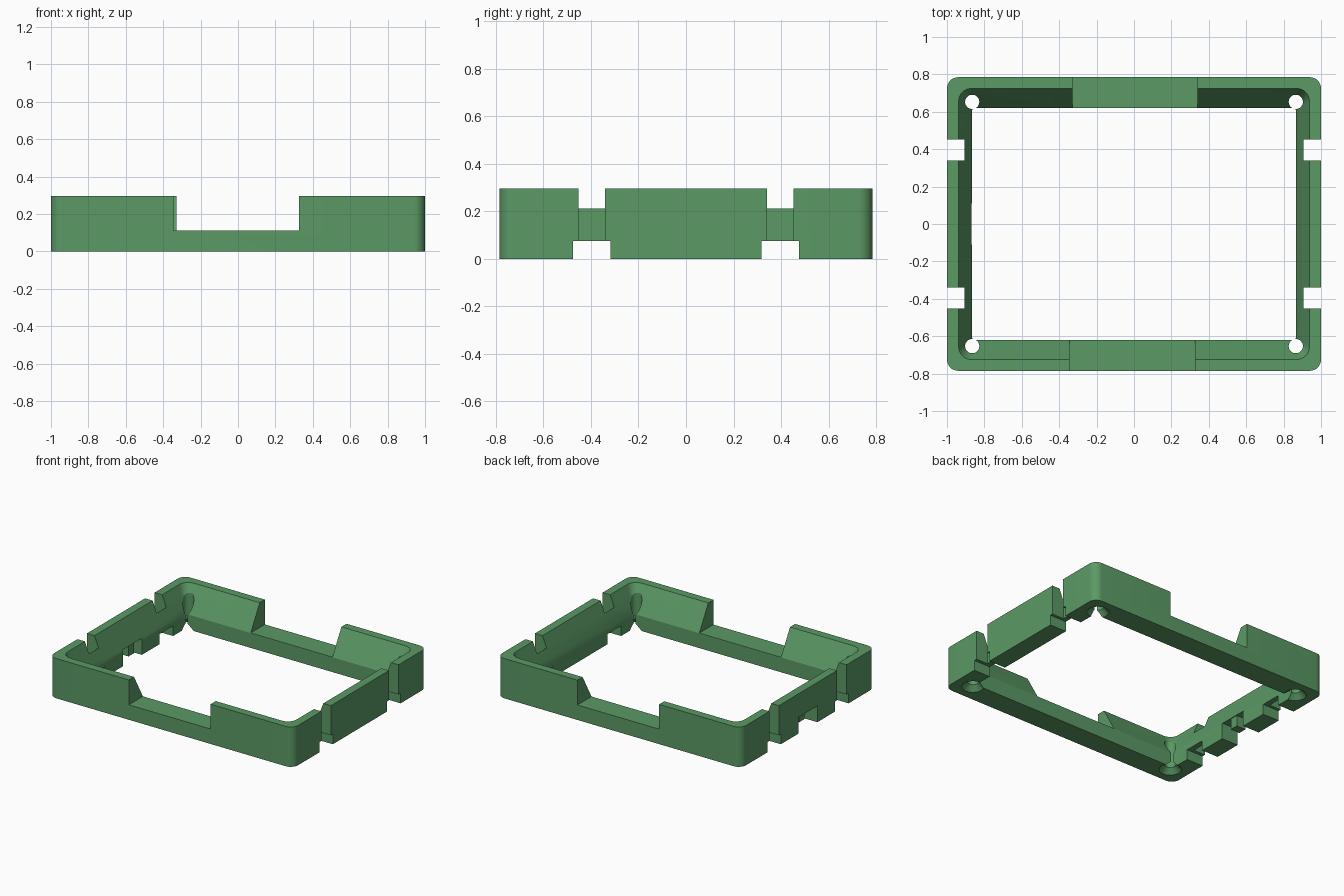
import bpy, bmesh, math

if "Cube" in bpy.data.objects:
    bpy.data.objects.remove(bpy.data.objects["Cube"], do_unlink=True)

H = 0.295          # overall height
LEDGE = 0.11       # height where the inner walls start to slope

green = bpy.data.materials.new("matte_green")
green.diffuse_color = (0.105, 0.32, 0.13, 1)
green.use_nodes = True
green.node_tree.nodes["Principled BSDF"].inputs["Base Color"].default_value = (0.105, 0.32, 0.13, 1)


def rounded_rect(hx, hy, r, z, steps=8):
    """Counter-clockwise rounded rectangle as a list of points."""
    pts = []
    for k, (sx, sy) in enumerate([(1, 1), (-1, 1), (-1, -1), (1, -1)]):
        for i in range(steps + 1):
            a = math.radians(90) * (k + i / steps)
            pts.append((sx * (hx - r) + r * math.cos(a), sy * (hy - r) + r * math.sin(a), z))
    return pts


def finish(bm, name):
    bmesh.ops.recalc_face_normals(bm, faces=bm.faces)
    mesh = bpy.data.meshes.new(name)
    bm.to_mesh(mesh)
    bm.free()
    mesh.materials.append(green)
    ob = bpy.data.objects.new(name, mesh)
    bpy.context.collection.objects.link(ob)
    return ob


def box(name, x0, x1, y0, y1, z0, z1):
    bm = bmesh.new()
    bmesh.ops.create_cube(bm, size=1)
    for v in bm.verts:
        v.co = (x0 + (v.co.x + 0.5) * (x1 - x0),
                y0 + (v.co.y + 0.5) * (y1 - y0),
                z0 + (v.co.z + 0.5) * (z1 - z0))
    return finish(bm, name)


def cone(name, x, y, z0, z1, r0, r1):
    bm = bmesh.new()
    bmesh.ops.create_cone(bm, cap_ends=True, segments=32, radius1=r0, radius2=r1, depth=z1 - z0)
    bmesh.ops.translate(bm, verts=bm.verts, vec=(x, y, (z0 + z1) / 2))
    return finish(bm, name)


# Frame: closed loft through the outer wall and the sloped inner wall
bm = bmesh.new()
loops = [rounded_rect(1, 0.785, 0.06, 0), rounded_rect(1, 0.785, 0.06, H),
         rounded_rect(0.938, 0.725, 0.07, H), rounded_rect(0.865, 0.62, 0.012, LEDGE),
         rounded_rect(0.865, 0.62, 0.012, 0)]
rings = [[bm.verts.new(p) for p in loop] for loop in loops]
for a, b in zip(rings, rings[1:] + rings[:1]):
    for i in range(len(a)):
        j = (i + 1) % len(a)
        bm.faces.new((a[i], a[j], b[j], b[i]))
frame = finish(bm, "frame")

# Wide openings in the front and back walls
cutters = [box("front_opening", -0.345, 0.325, -0.9, -0.5, LEDGE + 0.001, 0.4),
           box("back_opening", -0.33, 0.34, 0.5, 0.9, LEDGE + 0.001, 0.4)]

# Strap slots and foot notches in the side walls
for sx in (-1, 1):
    for sy in (-1, 1):
        xs, xn = sorted((sx * 0.905, sx * 1.1)), sorted((sx * 0.7, sx * 1.1))
        ys, yn = sorted((sy * 0.34, sy * 0.452)), sorted((sy * 0.318, sy * 0.476))
        cutters.append(box("strap_slot", *xs, *ys, -0.1, 0.4))
        cutters.append(box("foot_notch", *xn, *yn, -0.1, 0.075))

# Middle notch in one side wall
cutters.append(box("cable_notch", -1.1, -0.7, -0.11, 0.11, -0.1, 0.12))

# Countersunk screw holes at the corners
for sx in (-1, 1):
    for sy in (-1, 1):
        cutters.append(cone("screw_hole", sx * 0.865, sy * 0.653, -0.1, 0.4, 0.038, 0.038))
        cutters.append(cone("countersink", sx * 0.865, sy * 0.653, -0.01, 0.04, 0.085, 0.036))

bpy.context.view_layer.objects.active = frame
for c in cutters:
    c.hide_render = True
    mod = frame.modifiers.new(c.name, "BOOLEAN")
    mod.operation = "DIFFERENCE"
    mod.solver = "EXACT"
    mod.object = c
    bpy.ops.object.modifier_apply(modifier=mod.name)
for c in cutters:
    bpy.data.objects.remove(c, do_unlink=True)

# Small tab hanging in the middle notch
tab = box("cable_tab", -0.95, -0.875, -0.032, 0.032, 0.04, 0.125)

# Keep one material and smooth the rounded corners
frame.data.materials.clear()
frame.data.materials.append(green)
for p in frame.data.polygons:
    p.material_index = 0
bpy.ops.object.select_all(action="DESELECT")
frame.select_set(True)
bpy.context.view_layer.objects.active = frame
bpy.ops.object.shade_smooth_by_angle(angle=math.radians(25))
